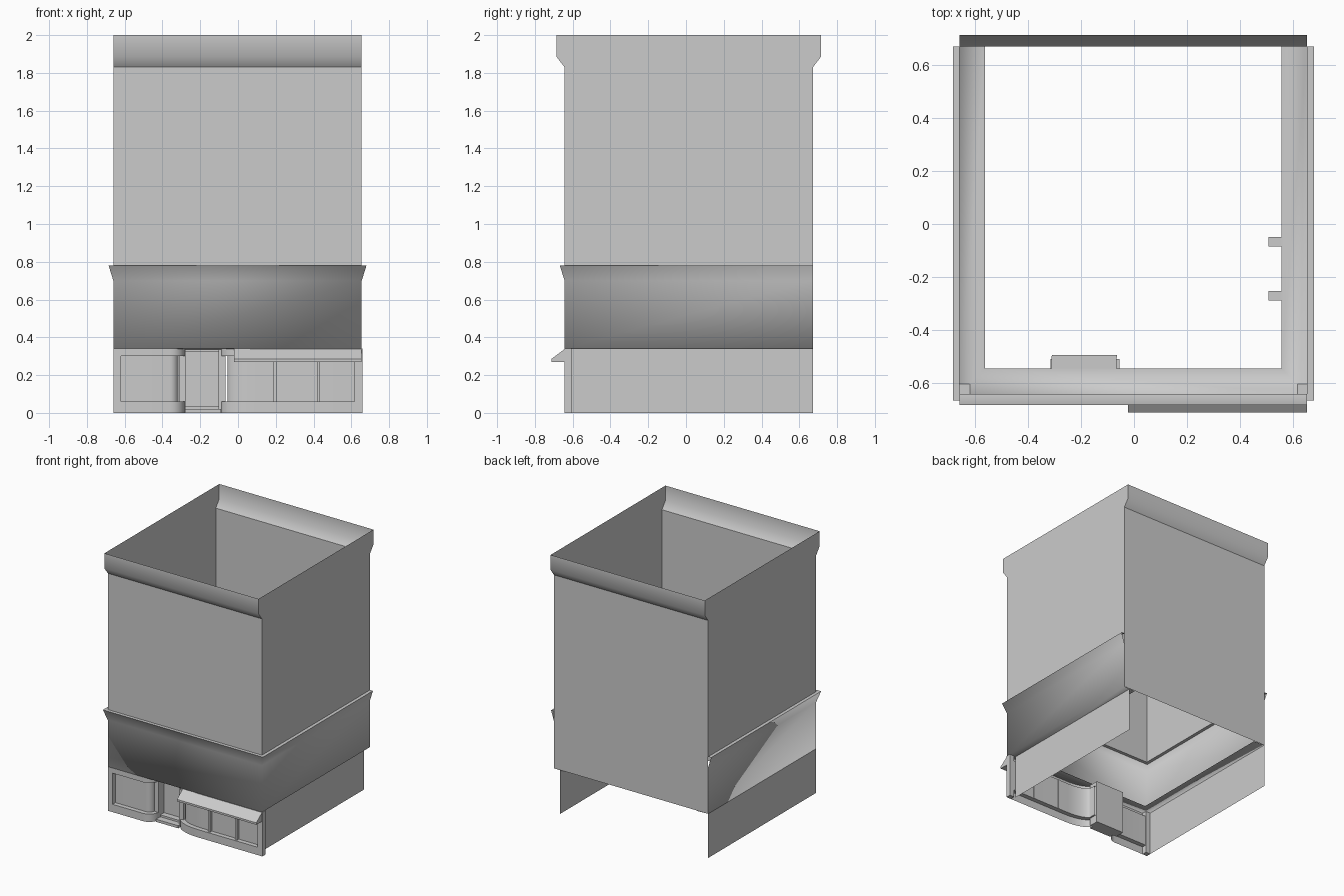
import bpy, bmesh, math
from mathutils import Vector

if "Cube" in bpy.data.objects:
    bpy.data.objects.remove(bpy.data.objects["Cube"])

L, R, F, B = -0.66, 0.655, -0.643, 0.672   # main wall planes


def finish(name, bm, smooth=None):
    me = bpy.data.meshes.new(name)
    bm.to_mesh(me)
    bm.free()
    ob = bpy.data.objects.new(name, me)
    bpy.context.collection.objects.link(ob)
    if smooth:
        bpy.ops.object.select_all(action='DESELECT')
        ob.select_set(True)
        bpy.context.view_layer.objects.active = ob
        bpy.ops.object.shade_smooth_by_angle(angle=math.radians(smooth))
    return ob


def sweep(name, path, profile, smooth=None, flip=False):
    """Sweep an (inward offset, z) profile along a plan path with mitred corners."""
    pts = [Vector(p) for p in path]
    dirs = [(b - a).normalized() for a, b in zip(pts, pts[1:])]
    norms = [Vector((-d.y, d.x)) for d in dirs]
    bm = bmesh.new()
    rows = []
    for i, p in enumerate(pts):
        a, b = norms[max(i - 1, 0)], norms[min(i, len(norms) - 1)]
        m = (a + b) / (1 + a.dot(b))
        rows.append([bm.verts.new((p.x + m.x * o, p.y + m.y * o, z)) for o, z in profile])
    for r, s in zip(rows, rows[1:]):
        for j in range(len(profile) - 1):
            q = (r[j], s[j], s[j + 1], r[j + 1])
            bm.faces.new(q[::-1] if flip else q)
    return finish(name, bm, smooth)


def side_sheet(name, x, yz, flip=False):
    bm = bmesh.new()
    v = [bm.verts.new((x, y, z)) for y, z in yz]
    bm.faces.new(v[::-1] if flip else v)
    return finish(name, bm)


def box(name, x0, x1, y0, y1, z0, z1):
    bm = bmesh.new()
    bmesh.ops.create_cube(bm, size=1)
    for v in bm.verts:
        v.co = ((x0 + x1) / 2 + v.co.x * (x1 - x0),
                (y0 + y1) / 2 + v.co.y * (y1 - y0),
                (z0 + z1) / 2 + v.co.z * (z1 - z0))
    return finish(name, bm)


def rect(y0, y1, z0, z1):
    return [(y0, z0), (y1, z0), (y1, z1), (y0, z1)]


# upper walls: front and back, then side walls that close the cornice ends
front, back = [(L, F), (R, F)], [(R, B), (L, B)]
sweep("front_wall", front, [(0, 0.78), (0, 1.83)])
sweep("back_wall", back, [(0, 0.34), (0, 1.83)])
cornice = [(0, 1.83), (-0.042, 1.885), (-0.042, 2.0)]
sweep("front_cornice", front, cornice, 60)
sweep("back_cornice", back, cornice, 60)
side = [(F, 0.78), (B, 0.78), (B, 1.83), (B + 0.042, 1.885), (B + 0.042, 2.0),
        (F - 0.042, 2.0), (F - 0.042, 1.885), (F, 1.83)]
side_sheet("right_wall", R, side)
side_sheet("left_wall", L, side, True)

# flared band with soffit round three sides
sweep("shop_band", [(L, B), (L, F), (R, F), (R, B)],
      [(0.097, 0.336), (0, 0.34), (0, 0.70), (-0.025, 0.78), (0, 0.78)], 95)

# lower side walls, the right one set back
side_sheet("lower_left_wall", L, rect(F, B, 0, 0.34), True)
side_sheet("lower_right_wall", 0.605, rect(-0.605, B, 0, 0.34))
side_sheet("side_window", 0.608, rect(-0.605, -0.56, 0.06, 0.30), True)

# shop fronts: paths curve inward to the doorway
N = 8
q = [math.pi / 2 * i / N for i in range(N + 1)]
left_path = [(L, F)] + [(-0.36 + 0.08 * math.sin(a), -0.56 + (F + 0.56) * math.cos(a)) for a in q]
left_path.append((-0.28, -0.51))
right_path = [(-0.09, -0.51)]
right_path += [(0.11 - 0.20 * math.cos(a), -0.56 + (F + 0.56) * math.sin(a)) for a in q]
right_path.append((R, F))
for side_name, path in (("left", left_path), ("right", right_path)):
    sweep(side_name + "_plinth", path, [(0, 0), (0, 0.06), (0.035, 0.06)], 40)
    sweep(side_name + "_window", path, [(0.035, 0.06), (0.035, 0.30)], 40, True)
    sweep(side_name + "_fascia", path, [(0.035, 0.30), (0, 0.30), (0, 0.34)], 40)

# corner pillars and window mullions
box("left_pillar", L, -0.62, F, -0.605, 0, 0.34)
box("right_pillar", 0.618, R + 0.003, F, -0.605, 0, 0.34)
for i, x in enumerate((0.195, 0.425)):
    box(f"mullion_{i}", x - 0.008, x + 0.008, -0.63, -0.605, 0.06, 0.30)

# recessed doorway with jambs, ceiling and step
box("door", -0.31, -0.065, -0.505, -0.495, 0, 0.335)
for i, x in enumerate((-0.295, -0.085)):
    box(f"door_jamb_{i}", x - 0.018, x + 0.018, -0.57, -0.50, 0, 0.335)
box("door_ceiling", -0.28, -0.1, -0.60, -0.50, 0.325, 0.335)
box("door_step", -0.28, -0.09, -0.60, -0.50, 0, 0.02)
box("door_upper_step", -0.28, -0.09, -0.55, -0.50, 0, 0.035)

# awning over the right-hand window
bm = bmesh.new()
prof = [(-0.64, 0.34), (-0.713, 0.285), (-0.713, 0.27), (-0.64, 0.27)]
face = bm.faces.new([bm.verts.new((-0.022, y, z)) for y, z in prof])
ext = bmesh.ops.extrude_face_region(bm, geom=[face])["geom"]
bmesh.ops.translate(bm, vec=(R + 0.022, 0, 0),
                    verts=[g for g in ext if isinstance(g, bmesh.types.BMVert)])
bmesh.ops.recalc_face_normals(bm, faces=bm.faces)
finish("awning", bm)

# small inner brackets on the right side
for i, y in enumerate((-0.067, -0.272)):
    box(f"inner_bracket_{i}", 0.508, 0.605, y - 0.018, y + 0.018, 0.28, 0.334)
